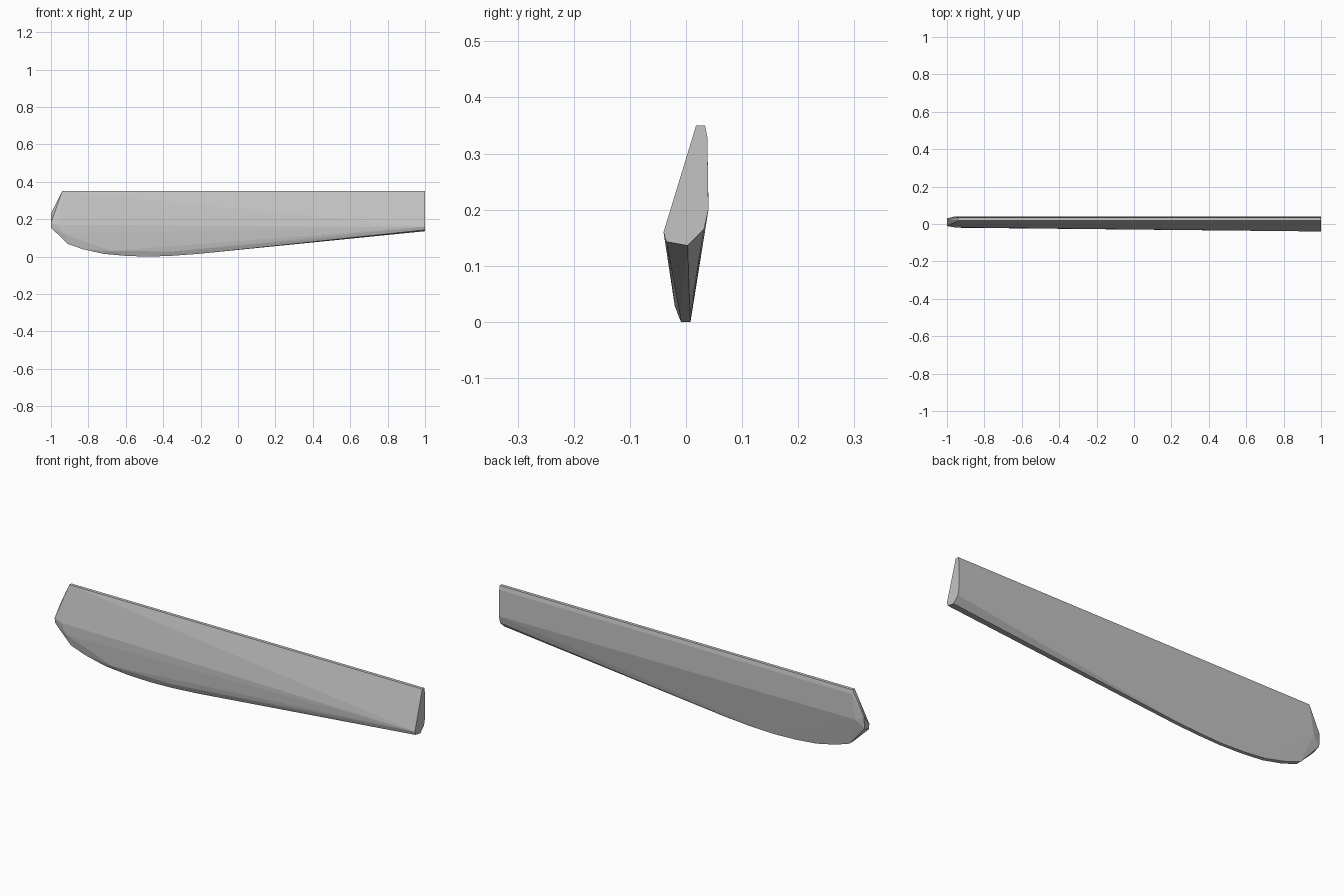
import bpy
import bmesh

cube = bpy.data.objects.get("Cube")
if cube:
    bpy.data.objects.remove(cube, do_unlink=True)


def make_material(name, value):
    mat = bpy.data.materials.new(name)
    mat.use_nodes = True
    color = (value, value, value, 1)
    mat.diffuse_color = color
    mat.node_tree.nodes["Principled BSDF"].inputs["Base Color"].default_value = color
    return mat


def hull_object(name, points, mat):
    """Faceted convex solid wrapped around a few guide points."""
    bm = bmesh.new()
    for p in points:
        bm.verts.new(p)
    res = bmesh.ops.convex_hull(bm, input=bm.verts)
    junk = {g for g in res["geom_interior"] + res["geom_unused"]
            if isinstance(g, bmesh.types.BMVert)}
    bmesh.ops.delete(bm, geom=list(junk), context="VERTS")
    bmesh.ops.recalc_face_normals(bm, faces=bm.faces)
    mesh = bpy.data.meshes.new(name)
    bm.to_mesh(mesh)
    bm.free()
    mesh.materials.append(mat)
    obj = bpy.data.objects.new(name, mesh)
    bpy.context.collection.objects.link(obj)
    return obj


# Flat cut end: cross-section in y, z
root = [(0.018, 0.35), (0.034, 0.35), (0.038, 0.33), (0.04, 0.2),
        (0.032, 0.165), (0.003, 0.136), (-0.035, 0.143), (-0.04, 0.16)]
points = [(1, y, z) for y, z in root]

# Top edge and back ridge at the rounded tip
points += [(-0.94, 0.018, 0.35), (-0.94, 0.034, 0.35), (-0.94, 0.038, 0.33),
           (-0.96, 0.04, 0.21)]

# Blunt nose
points += [(-1, 0.03, 0.23), (-1, 0.028, 0.17), (-1, -0.011, 0.18),
           (-1, -0.008, 0.155), (-0.96, -0.018, 0.17), (-0.93, -0.02, 0.12)]

# Curved lower edge: x, front y, back y, z
belly = [(-0.91, -0.012, 0.016, 0.068), (-0.83, -0.012, 0.012, 0.04),
         (-0.72, -0.011, 0.009, 0.015), (-0.6, -0.01, 0.008, 0.004),
         (-0.48, -0.009, 0.008, 0), (-0.36, -0.01, 0.008, 0.004),
         (-0.22, -0.011, 0.007, 0.014)]
for x, front, back, z in belly:
    points += [(x, front, z), (x, back, z)]

# Chamfer along the front of the lower edge
points += [(-0.68, -0.02, 0.03), (-0.35, -0.02, 0.028)]

hull_object("blade", points, make_material("plain grey", 0.55))
